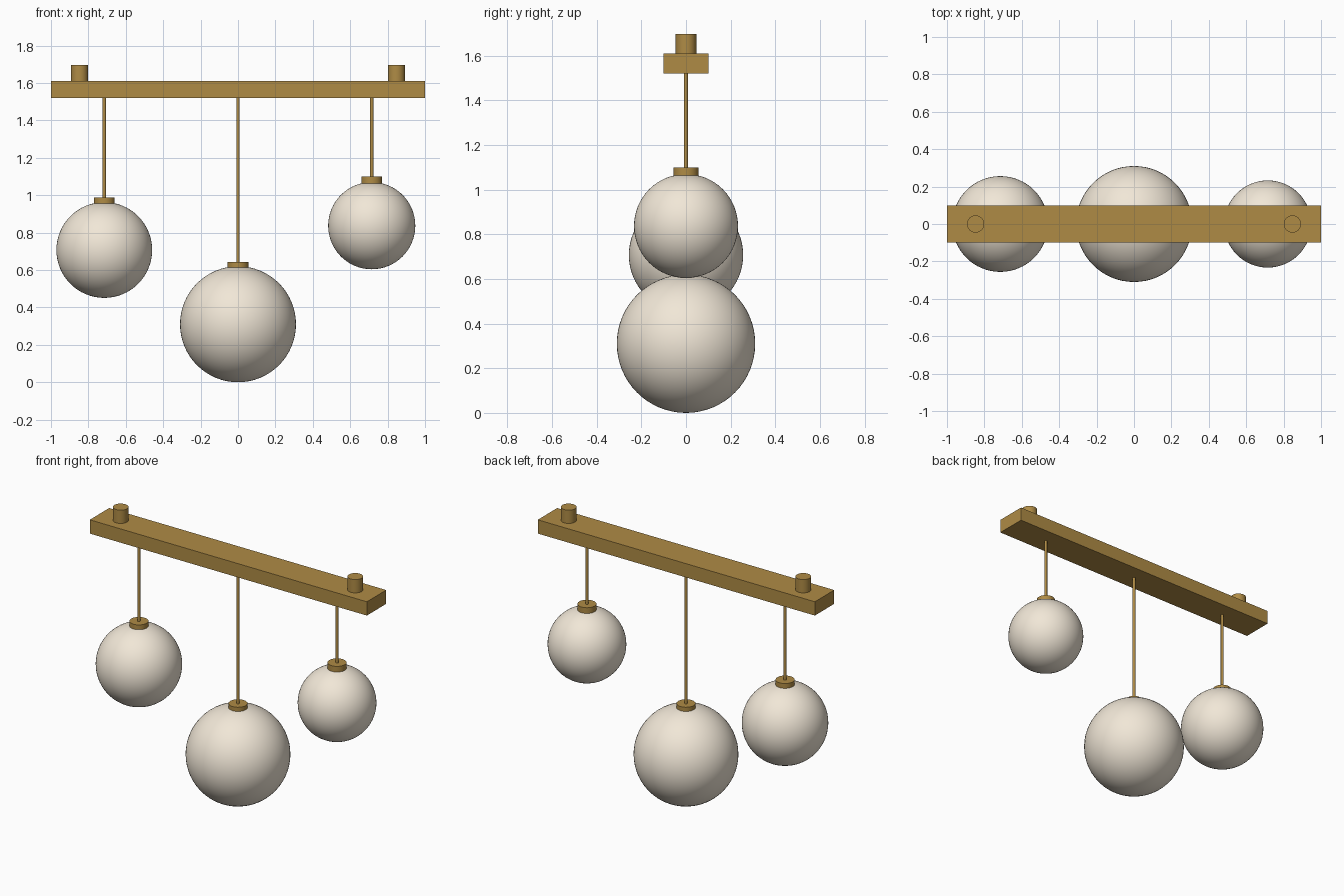
import bpy
import math

if "Cube" in bpy.data.objects:
    bpy.data.objects.remove(bpy.data.objects["Cube"])


def material(name, color):
    mat = bpy.data.materials.new(name)
    mat.diffuse_color = color
    mat.use_nodes = True
    mat.node_tree.nodes["Principled BSDF"].inputs["Base Color"].default_value = mat.diffuse_color
    return mat


brass = material("brass", (0.43, 0.26, 0.06, 1))
glass = material("cream_glass", (0.88, 0.80, 0.68, 1))


def finish(name, mat, smooth=True):
    obj = bpy.context.object
    obj.name = name
    obj.data.materials.append(mat)
    if smooth:
        bpy.ops.object.shade_smooth_by_angle(angle=math.radians(35))
    return obj


def cylinder(name, x, radius, z0, z1, sides=48):
    bpy.ops.mesh.primitive_cylinder_add(
        vertices=sides, radius=radius, depth=z1 - z0, location=(x, 0, (z0 + z1) / 2))
    return finish(name, brass)


# Ceiling bar
BAR_BOTTOM, BAR_TOP = 1.52, 1.61
bpy.ops.mesh.primitive_cube_add(size=1, location=(0, 0, (BAR_BOTTOM + BAR_TOP) / 2))
bpy.context.object.scale = (2, 0.2, BAR_TOP - BAR_BOTTOM)
bpy.ops.object.transform_apply(location=False, rotation=False, scale=True)
finish("ceiling_bar", brass, smooth=False)

# Mounting posts on top of the bar
for side, x in (("left", -0.847), ("right", 0.847)):
    cylinder(side + "_mounting_post", x, 0.046, BAR_TOP, 1.697)

# Pendants: name, x, globe radius, globe centre height, cap top
pendants = (
    ("left", -0.715, 0.256, 0.707, 0.988),
    ("centre", 0.0, 0.31, 0.31, 0.642),
    ("right", 0.715, 0.233, 0.837, 1.10),
)
for side, x, radius, z, cap_top in pendants:
    bpy.ops.mesh.primitive_uv_sphere_add(
        segments=64, ring_count=32, radius=radius, location=(x, 0, z))
    finish(side + "_globe", glass)
    # Cap sunk slightly into the globe
    cylinder(side + "_globe_cap", x, 0.056, z + radius - 0.02, cap_top)
    # Hanging rod
    cylinder(side + "_rod", x, 0.009, cap_top, BAR_BOTTOM, 16)
